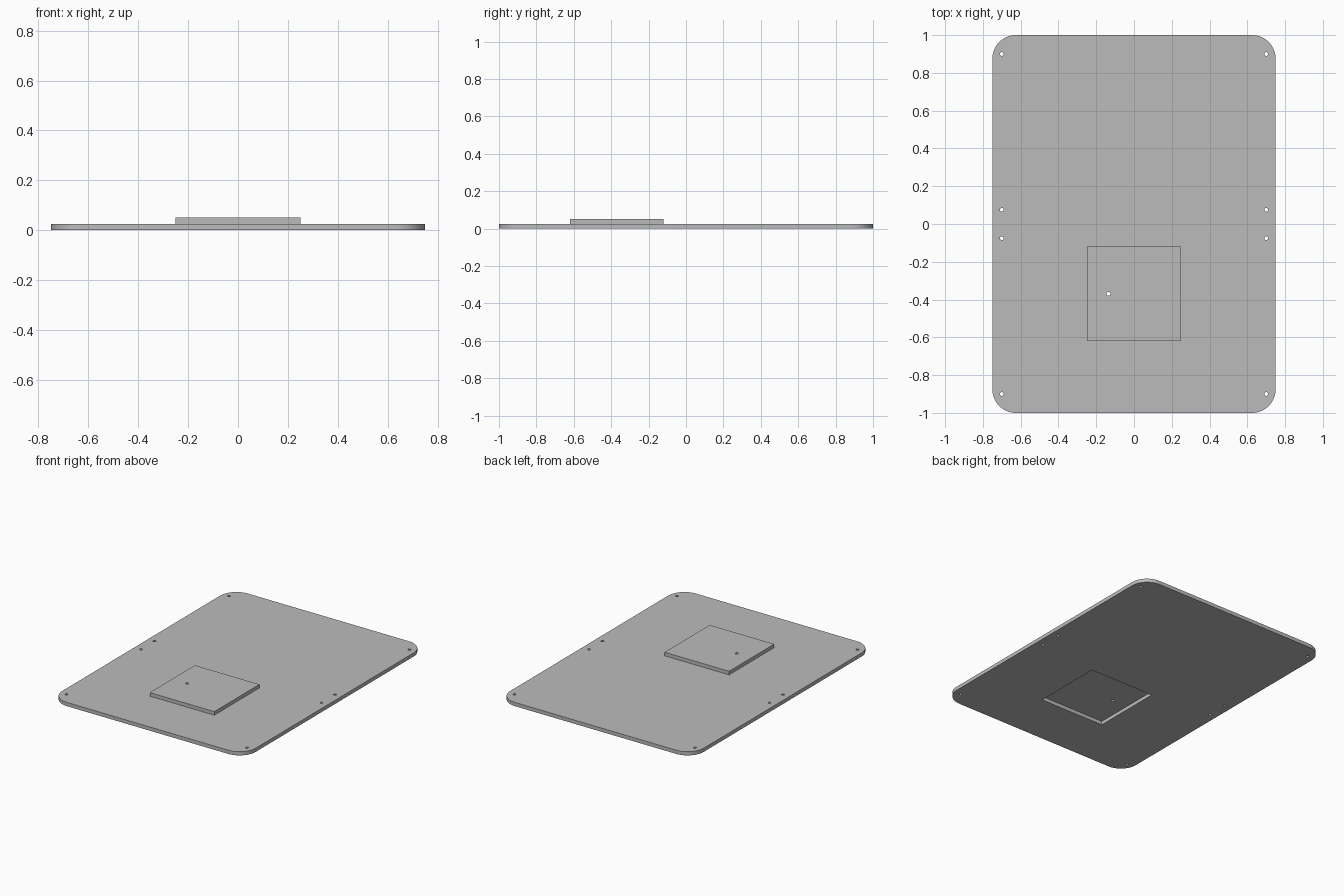
import bpy, bmesh
from math import cos, sin, pi

cube = bpy.data.objects.get("Cube")
if cube:
    bpy.data.objects.remove(cube, do_unlink=True)

grey = bpy.data.materials.new("plain grey")
grey.use_nodes = True
grey.diffuse_color = (0.5, 0.5, 0.5, 1)
grey.node_tree.nodes["Principled BSDF"].inputs["Base Color"].default_value = (0.5, 0.5, 0.5, 1)

THICK = 0.026
HOLE_R = 0.01
PAD_Y = -0.37


def arc(cx, cy, r, start, end, steps):
    return [(cx + r * cos(start + (end - start) * i / steps),
             cy + r * sin(start + (end - start) * i / steps)) for i in range(steps + 1)]


def circle(cx, cy, r, sides=24):
    return arc(cx, cy, r, 0, 2 * pi, sides)[:-1]


def rectangle(cx, cy, hx, hy):
    return [(cx - hx, cy - hy), (cx + hx, cy - hy), (cx + hx, cy + hy), (cx - hx, cy + hy)]


def rounded(hx, hy, r):
    pts = []
    for k, (sx, sy) in enumerate([(1, 1), (-1, 1), (-1, -1), (1, -1)]):
        pts += arc(sx * (hx - r), sy * (hy - r), r, k * pi / 2, (k + 1) * pi / 2, 16)
    return pts


def sheet(name, outlines, z):
    """Flat sheet: first outline is the rim, the others are openings."""
    curve = bpy.data.curves.new(name, 'CURVE')
    curve.dimensions = '2D'
    curve.fill_mode = 'BOTH'
    curve.extrude = THICK / 2
    for pts in outlines:
        spline = curve.splines.new('POLY')
        spline.points.add(len(pts) - 1)
        for p, (x, y) in zip(spline.points, pts):
            p.co = (x, y, 0, 1)
        spline.use_cyclic_u = True
    obj = bpy.data.objects.new(name, curve)
    bpy.context.collection.objects.link(obj)
    bpy.ops.object.select_all(action='DESELECT')
    obj.select_set(True)
    bpy.context.view_layer.objects.active = obj
    bpy.ops.object.convert(target='MESH')
    obj = bpy.context.object
    # Weld the rims and tidy the flat faces
    bm = bmesh.new()
    bm.from_mesh(obj.data)
    bmesh.ops.remove_doubles(bm, verts=bm.verts, dist=0.0001)
    bmesh.ops.translate(bm, verts=bm.verts, vec=(0, 0, z + THICK / 2))
    bmesh.ops.recalc_face_normals(bm, faces=bm.faces)
    bm.to_mesh(obj.data)
    bm.free()
    obj.data.materials.clear()
    obj.data.materials.append(grey)
    bpy.ops.object.shade_smooth_by_angle()
    return obj


# Rounded base plate with edge screw holes and a square opening under the pad
screws = [circle(sx * 0.7, sy * y, HOLE_R)
          for sx in (-1, 1) for sy in (-1, 1) for y in (0.9, 0.075)]
opening = rectangle(0, PAD_Y, 0.249, 0.249)
sheet("base_plate", [rounded(0.75, 1.0, 0.125), opening] + screws, 0)

# Raised square pad with one small hole
sheet("raised_pad", [rectangle(0, PAD_Y, 0.25, 0.25), circle(-0.135, PAD_Y, HOLE_R)], THICK - 0.001)
